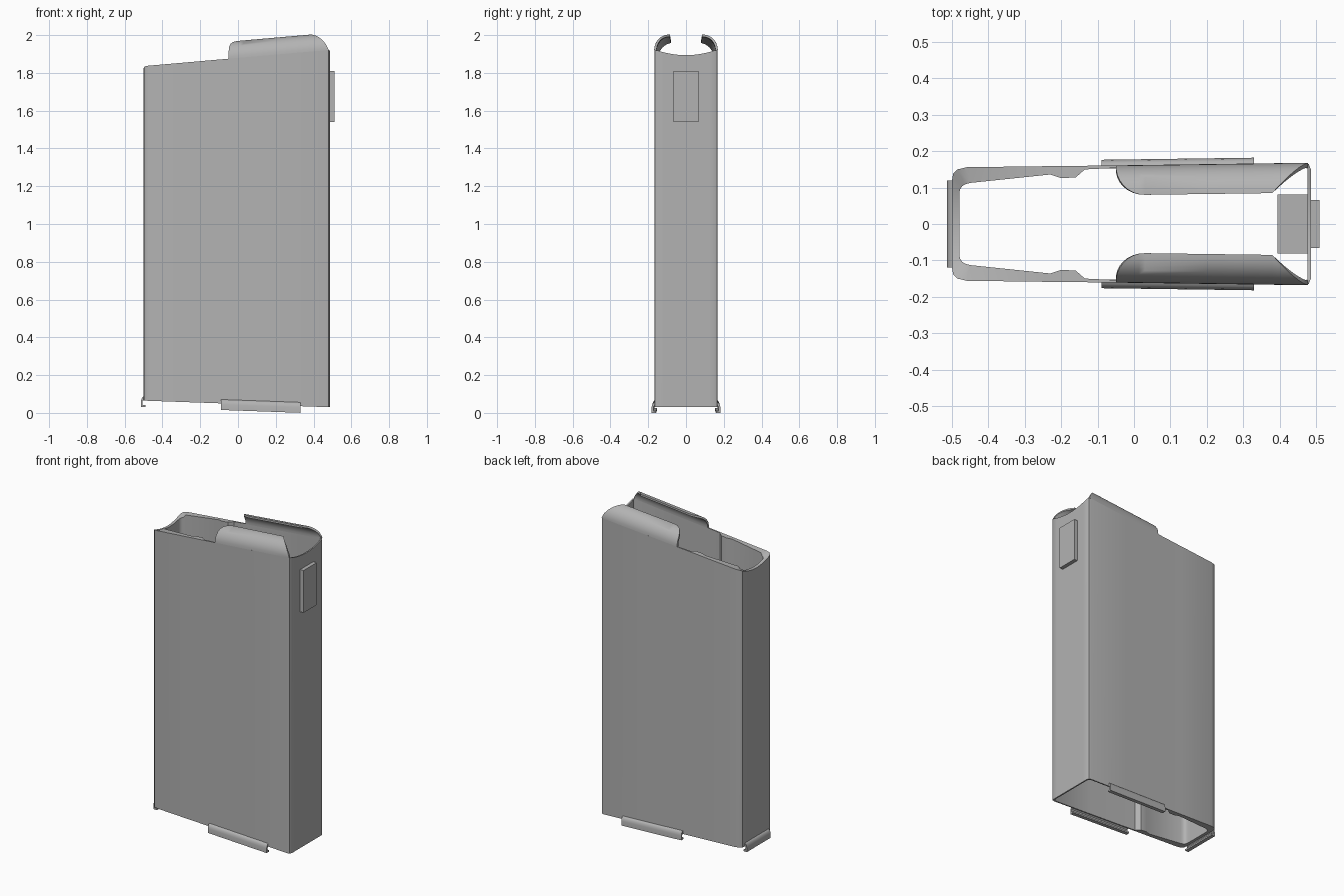
import bpy, bmesh, math

if "Cube" in bpy.data.objects:
    bpy.data.objects.remove(bpy.data.objects["Cube"])

steel = bpy.data.materials.new("grey steel")
steel.diffuse_color = (0.45, 0.45, 0.45, 1)
steel.use_nodes = True
steel.node_tree.nodes["Principled BSDF"].inputs["Base Color"].default_value = steel.diffuse_color


def top_z(x):
    return 1.875 + 0.087 * (x + 0.05)


def bottom_z(x):
    return 0.065 - 0.0355 * (x + 0.5)


def side_y(x):
    return 0.161 + 0.0136 * (x + 0.05)


def make(name, verts, faces, smooth=True):
    mesh = bpy.data.meshes.new(name)
    mesh.from_pydata(verts, [], faces)
    bm = bmesh.new()
    bm.from_mesh(mesh)
    bmesh.ops.recalc_face_normals(bm, faces=bm.faces)
    bm.to_mesh(mesh)
    bm.free()
    mesh.materials.append(steel)
    ob = bpy.data.objects.new(name, mesh)
    bpy.context.collection.objects.link(ob)
    if smooth:
        bpy.ops.object.select_all(action='DESELECT')
        bpy.context.view_layer.objects.active = ob
        ob.select_set(True)
        bpy.ops.object.shade_smooth_by_angle(angle=math.radians(35))
    return ob


def box(name, x0, x1, y, z0, z1):
    v = [(a, b, c) for a in (x0, x1) for b in (-y, y) for c in (z0, z1)]
    f = [(0, 1, 3, 2), (4, 6, 7, 5), (0, 4, 5, 1), (2, 3, 7, 6), (0, 2, 6, 4), (1, 5, 7, 3)]
    return make(name, v, f, False)


# Hollow body: half outline as (outer, inner) pairs, then mirrored across y
half = [((-0.5, y), (-0.48, y)) for y in (0, 0.03, 0.06, 0.085)]
half += [((-0.5, 0.12), (-0.478, 0.095)), ((-0.497, 0.138), (-0.472, 0.104)),
         ((-0.485, 0.15), (-0.464, 0.109)), ((-0.46, 0.156), (-0.45, 0.113)),
         ((-0.23, 0.159), (-0.23, 0.136)), ((-0.2, 0.159), (-0.2, 0.126)),
         ((-0.16, 0.1595), (-0.16, 0.128)), ((-0.135, 0.16), (-0.135, 0.15)),
         ((-0.05, 0.161), (-0.05, 0.154)), ((0.2, 0.1645), (0.2, 0.1575)),
         ((0.465, 0.168), (0.462, 0.16)), ((0.48, 0.165), (0.473, 0.155))]
half += [((0.486, y), (0.477, y)) for y in (0.15, 0.12, 0.09, 0.06, 0.03, 0)]
ring = half + [((o[0], -o[1]), (i[0], -i[1])) for o, i in half[-2:0:-1]]


def rim_z(x, y):
    dip = 0.0
    if x < -0.46:
        dip = 0.035 * max(0, 1 - (y / 0.15) ** 2)
    elif x > 0.464:
        dip = 0.028 * max(0, 1 - (y / 0.16) ** 2)
    return top_z(x) - dip


verts, faces, n = [], [], len(ring)
for o, i in ring:
    verts += [(*o, bottom_z(o[0])), (*o, rim_z(*o)), (*i, rim_z(*i)), (*i, bottom_z(i[0]))]
for k in range(n):
    a, b = 4 * k, 4 * ((k + 1) % n)
    for j in range(4):
        faces.append((a + j, b + j, b + (j + 1) % 4, a + (j + 1) % 4))
make("body", verts, faces)


# Curved lips at the top: arcs whose reach varies along the length
def lip_reach(x):
    if x < 0.03:
        return 0.999 * math.sqrt(max(0.0, 1 - ((0.03 - x) / 0.08) ** 2))
    if x > 0.38:
        return max(0.0, (0.478 - x) / 0.098) ** 1.35
    return 0.999


xs = [-0.05 + 0.08 * (1 - math.cos(math.radians(a))) for a in range(6, 91, 12)]
xs += [0.03, 0.2, 0.38] + [0.38 + 0.098 * k / 8 for k in range(1, 9)]
M = 10
for side, label in ((1, "back_lip"), (-1, "front_lip")):
    verts, faces = [], []
    for x in xs:
        end = math.acos(1 - max(0.002, lip_reach(x)))
        for thick in (0, 0.012):
            for j in range(M + 1):
                t = end * j / M
                y = side_y(x) - 0.082 + (0.082 - thick) * math.cos(t)
                z = top_z(x) + (0.09 - thick) * math.sin(t)
                verts.append((x, side * y, z))
    w = 2 * (M + 1)
    loop = list(range(M + 1)) + list(range(w - 1, M, -1))
    for s in range(len(xs) - 1):
        for k in range(w):
            p, q = loop[k], loop[(k + 1) % w]
            faces.append((s * w + p, s * w + q, s * w + w + q, s * w + w + p))
    for s in (0, len(xs) - 1):
        for j in range(M):
            faces.append((s * w + j, s * w + j + 1, s * w + M + 2 + j, s * w + M + 1 + j))
    make(label, verts, faces)

# Hooked rails round the bottom: profile as (outward, up)
hook = [(-0.004, 0.022), (0.006, 0.018), (0.013, 0.008), (0.016, -0.006), (0.016, -0.035),
        (-0.008, -0.035), (-0.008, -0.025), (0.007, -0.025), (0.007, -0.006), (-0.004, 0.008)]


def rail(name, place, ends):
    m = len(hook)
    v = [place(e, d, h) for e in ends for d, h in hook]
    f = [(k, (k + 1) % m, m + (k + 1) % m, m + k) for k in range(m)]
    f += [tuple(range(m)), tuple(range(m, 2 * m))]
    make(name, v, f)


for side, label in ((1, "back_rail"), (-1, "front_rail")):
    rail(label, lambda x, d, h: (x, side * (side_y(x) + d), bottom_z(x) + h), (-0.09, 0.33))
rail("end_rail", lambda y, d, h: (-0.498 - d, y, 0.067 + h), (-0.12, 0.12))

# Catch plate outside the right wall and the block behind it
box("catch_plate", 0.48, 0.51, 0.066, 1.54, 1.81)
box("catch_block", 0.395, 0.48, 0.081, 1.54, 1.81)
